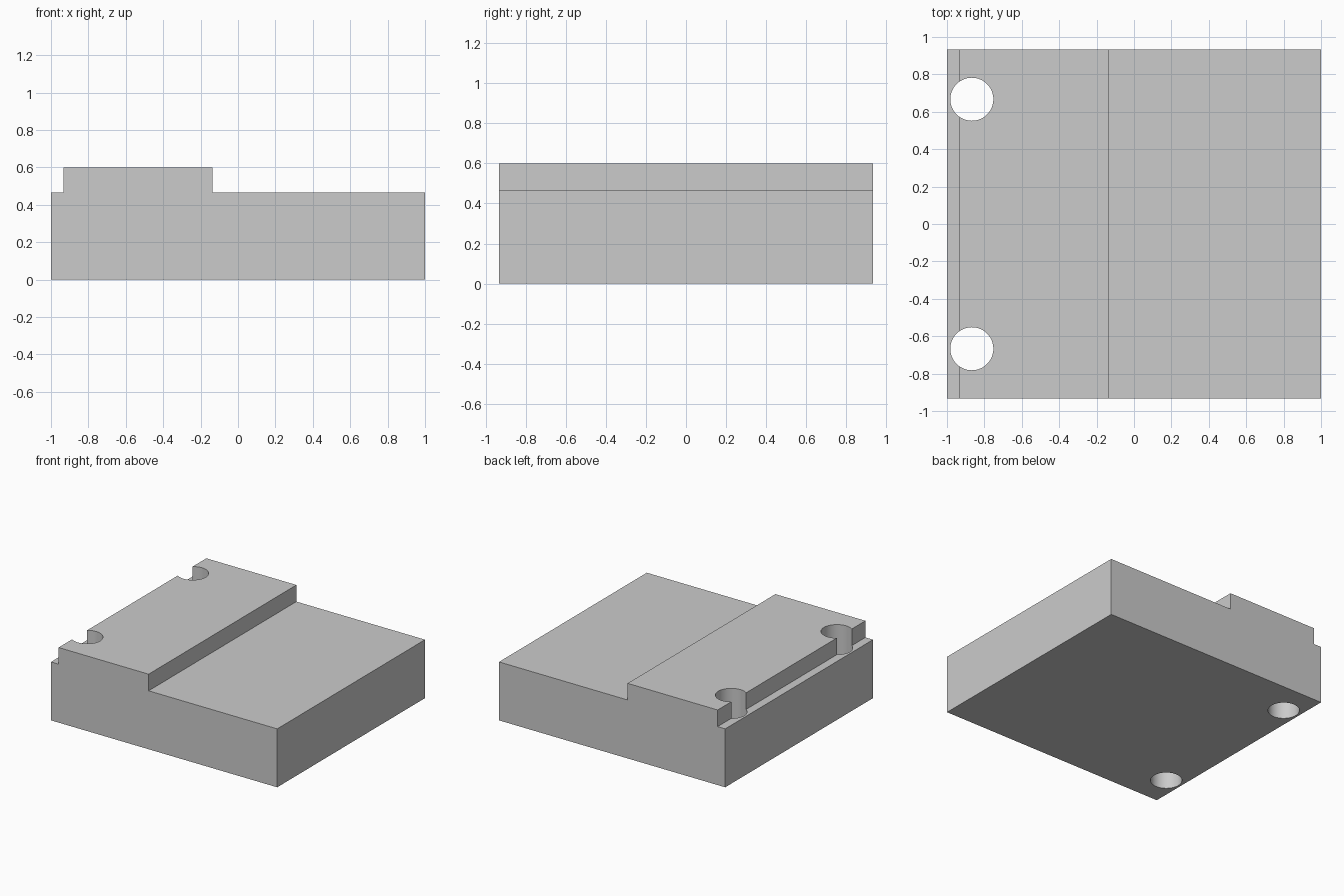
import bpy
import bmesh
import math

default_cube = bpy.data.objects.get("Cube")
if default_cube:
    bpy.data.objects.remove(default_cube, do_unlink=True)

HALF_DEPTH = 0.933
HOLE_X, HOLE_Y, HOLE_RADIUS = -0.867, 0.667, 0.115

grey = bpy.data.materials.new("plain grey")
grey.use_nodes = True
colour = (0.6, 0.6, 0.6, 1)
grey.diffuse_color = colour
grey.node_tree.nodes["Principled BSDF"].inputs["Base Color"].default_value = colour


def add_object(name, bm):
    bmesh.ops.recalc_face_normals(bm, faces=bm.faces)
    mesh = bpy.data.meshes.new(name)
    bm.to_mesh(mesh)
    bm.free()
    mesh.materials.append(grey)
    obj = bpy.data.objects.new(name, mesh)
    bpy.context.collection.objects.link(obj)
    return obj


# Stepped block: side profile extruded from front to back
profile = [(-1, 0), (1, 0), (1, 0.467), (-0.137, 0.467),
           (-0.137, 0.6), (-0.933, 0.6), (-0.933, 0.467), (-1, 0.467)]
bm = bmesh.new()
face = bm.faces.new([bm.verts.new((x, -HALF_DEPTH, z)) for x, z in profile])
extruded = bmesh.ops.extrude_face_region(bm, geom=[face])["geom"]
bmesh.ops.translate(bm, vec=(0, 2 * HALF_DEPTH, 0),
                    verts=[v for v in extruded if isinstance(v, bmesh.types.BMVert)])
block = add_object("stepped_block", bm)

# Two through holes beside the raised pad
for name, side in (("front_hole_cutter", -1), ("back_hole_cutter", 1)):
    bm = bmesh.new()
    bmesh.ops.create_cone(bm, cap_ends=True, segments=64, radius1=HOLE_RADIUS,
                          radius2=HOLE_RADIUS, depth=2)
    cutter = add_object(name, bm)
    cutter.location = (HOLE_X, side * HOLE_Y, 0.3)
    cutter.hide_render = True
    cutter.hide_set(True)
    cutter.display_type = 'WIRE'
    cut = block.modifiers.new(name, 'BOOLEAN')
    cut.operation = 'DIFFERENCE'
    cut.solver = 'EXACT'
    cut.object = cutter

# Apply the cuts, then drop the cutters
bpy.context.view_layer.update()
depsgraph = bpy.context.evaluated_depsgraph_get()
cut_mesh = bpy.data.meshes.new_from_object(block.evaluated_get(depsgraph))
block.modifiers.clear()
block.data = cut_mesh
for name in ("front_hole_cutter", "back_hole_cutter"):
    bpy.data.objects.remove(bpy.data.objects[name], do_unlink=True)

# Smooth hole walls, sharp edges elsewhere
bpy.ops.object.select_all(action='DESELECT')
block.select_set(True)
bpy.context.view_layer.objects.active = block
bpy.ops.object.shade_smooth_by_angle(angle=math.radians(30))
